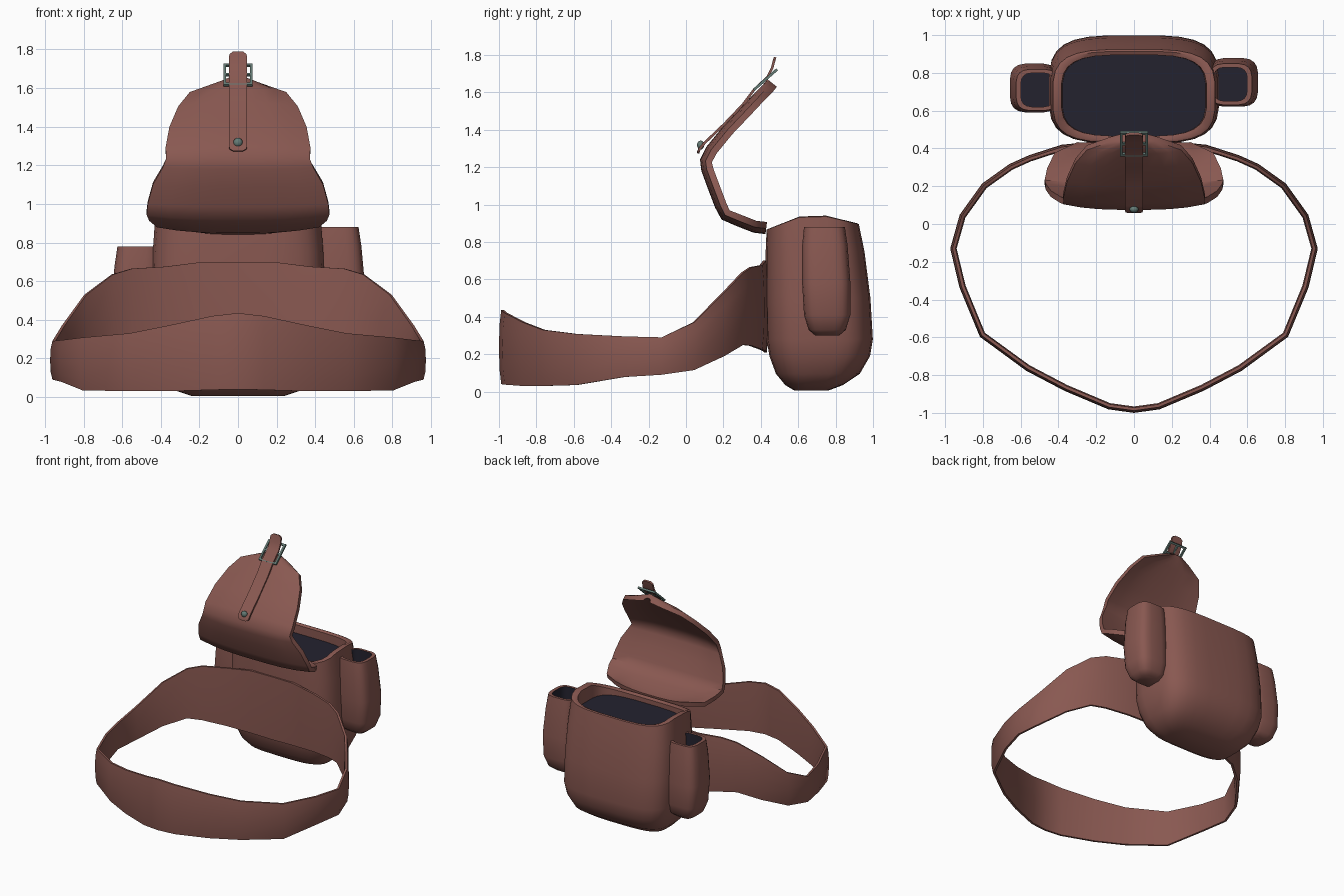
import bpy, bmesh, math
from mathutils import Vector

if "Cube" in bpy.data.objects:
    bpy.data.objects.remove(bpy.data.objects["Cube"])


def material(name, rgb):
    m = bpy.data.materials.new(name)
    m.diffuse_color = (*rgb, 1)
    m.use_nodes = True
    m.node_tree.nodes["Principled BSDF"].inputs["Base Color"].default_value = m.diffuse_color
    return m


LEATHER = material("brown leather", (0.25, 0.098, 0.082))
DARK = material("dark lining", (0.017, 0.016, 0.028))
METAL = material("grey green metal", (0.13, 0.20, 0.18))


def finish(name, bm, mats, angle=45):
    bmesh.ops.recalc_face_normals(bm, faces=bm.faces[:])
    me = bpy.data.meshes.new(name)
    bm.to_mesh(me)
    bm.free()
    for m in mats:
        me.materials.append(m)
    ob = bpy.data.objects.new(name, me)
    bpy.context.collection.objects.link(ob)
    me.shade_smooth()
    me.set_sharp_from_angle(angle=math.radians(angle))
    return ob


def loft(name, rings, mats, loop=False, dark_from=999, angle=45):
    """Skin closed rings; bands from dark_from on use the second material."""
    bm = bmesh.new()
    vs = [[bm.verts.new(p) for p in r] for r in rings]
    n = len(vs[0])
    for i in range(len(vs) if loop else len(vs) - 1):
        a, b = vs[i], vs[(i + 1) % len(vs)]
        for j in range(n):
            f = bm.faces.new((a[j], a[(j + 1) % n], b[(j + 1) % n], b[j]))
            f.material_index = int(i >= dark_from)
    if not loop:
        bm.faces.new(vs[0])
        bm.faces.new(vs[-1]).material_index = int(dark_from < 999)
    return finish(name, bm, mats, angle)


def oval(x0, x1, y0, y1, z, n=28, e=3.6, lift=None):
    """Rounded rectangle at height z; lift(t) bends it, t = 0 front, 1 back."""
    pts = []
    for k in range(n):
        a = 2 * math.pi * (k + 0.5) / n
        c, s = math.cos(a), math.sin(a)
        u = math.copysign(abs(c) ** (2 / e), c)
        v = math.copysign(abs(s) ** (2 / e), s)
        pts.append((x0 + (x1 - x0) * (u + 1) / 2, y0 + (y1 - y0) * (v + 1) / 2,
                    z + (lift((v + 1) / 2) if lift else 0)))
    return pts


# main pouch: hx, y front, y back, z
def rim(t):
    return 0.09 * t / 0.48 if t < 0.48 else 0.09 - 0.06 * (t - 0.48) / 0.52


body = [(.24, .58, .76, .005), (.33, .53, .84, .035), (.39, .48, .93, .095),
        (.43, .445, .985, .19), (.45, .43, 1.0, .28), (.452, .425, .987, .5),
        (.443, .425, .955, .75)]
rings = [oval(-h, h, a, b, z) for h, a, b, z in body]
rings += [oval(-.43, .43, .43, .925, .865, lift=rim),
          oval(-.415, .415, .44, .915, .87, lift=rim),
          oval(-.385, .385, .465, .895, .86, lift=rim),
          oval(-.38, .38, .465, .895, .825)]
loft("pouch_body", rings, [LEATHER, DARK], dark_from=len(rings) - 1)


# side pockets, the right one sits higher
def pocket(name, side, top, dy):
    spec = [(.44, .58, .69, .82, -.58), (.41, .62, .655, .855, -.55),
            (.40, .65, .63, .88, -.47), (.40, .658, .62, .88, -.3),
            (.40, .64, .62, .865, -.1), (.40, .625, .63, .85, 0),
            (.42, .60, .65, .83, 0), (.42, .60, .65, .83, -.3)]
    rs = [[(side * x, y, z) for x, y, z in oval(a, b, c + dy, d + dy, top + h, n=20)]
          for a, b, c, d, h in spec]
    loft(name, rs, [LEATHER, DARK], dark_from=6)


pocket("right_pocket", 1, .88, 0)
pocket("left_pocket", -1, .78, -.03)

# waist belt: x, y, bottom z, top z of one half
half = [(0, -.98, .04, .435), (.13, -.962, .037, .42), (.36, -.865, .03, .37),
        (.56, -.76, .03, .33), (.80, -.585, .035, .308), (.905, -.33, .078, .295),
        (.953, -.13, .09, .29), (.905, .04, .115, .37), (.79, .2, .19, .53),
        (.65, .30, .25, .635), (.55, .345, .245, .665), (.38, .40, .225, .675),
        (.18, .42, .215, .70), (0, .424, .21, .70)]
path = half + [(-x, y, a, b) for x, y, a, b in half[-2:0:-1]]
rings = []
for i, (x, y, lo, hi) in enumerate(path):
    p, q = path[i - 1], path[(i + 1) % len(path)]
    t = Vector((q[0] - p[0], q[1] - p[1], 0)).normalized()
    nrm = Vector((t.y, -t.x, 0))
    sec = [(-.008, 0), (.008, 0), (.017, .2), (.02, .5), (.017, .8), (.008, 1),
           (-.008, 1), (-.014, .5)]
    rings.append([Vector((x, y, lo + (hi - lo) * s)) + nrm * o for o, s in sec])
loft("waist_belt", rings, [LEATHER], loop=True, angle=60)


# sheets that follow a side profile of (y, z, half width)
def sheet(name, prof, thick, curl, across):
    rings = []
    for i, (y, z, w) in enumerate(prof):
        a, b = prof[max(i - 1, 0)], prof[min(i + 1, len(prof) - 1)]
        t = Vector((0, b[0] - a[0], b[1] - a[1])).normalized()
        nrm = Vector((0, t.z, -t.y))          # towards the inside of the flap
        us = [-1 + 2 * k / across for k in range(across + 1)]
        mid = [Vector((u * w, y, z)) + nrm * curl * abs(u) ** 3 for u in us]
        rings.append(mid + [p * 1 + nrm * thick for p in reversed(mid)])
    return loft(name, rings, [LEATHER])


# open lid and front flap
sheet("lid_flap", [(.425, .842, .30), (.36, .85, .42), (.27, .885, .46),
                   (.19, .92, .473), (.155, .985, .468), (.115, 1.09, .44),
                   (.082, 1.18, .39), (.075, 1.24, .372), (.11, 1.31, .375),
                   (.20, 1.42, .355), (.30, 1.525, .31), (.37, 1.60, .25),
                   (.415, 1.645, .12), (.435, 1.67, .03)], .035, .03, 8)

# closing strap with rounded ends
sheet("closing_strap", [(.058, 1.275, .025), (.06, 1.285, .042), (.066, 1.30, .047),
                        (.095, 1.335, .047), (.20, 1.435, .047), (.30, 1.54, .047),
                        (.36, 1.62, .047), (.43, 1.685, .047), (.455, 1.735, .047),
                        (.465, 1.775, .045), (.47, 1.79, .025)], .014, 0, 2)

# rivet
bm = bmesh.new()
bmesh.ops.create_uvsphere(bm, u_segments=12, v_segments=8, radius=.024)
bmesh.ops.scale(bm, vec=(1, .8, 1), verts=bm.verts)
bmesh.ops.translate(bm, vec=(0, .078, 1.318), verts=bm.verts)
finish("rivet", bm, [METAL], 60)

# buckle: frame bars, centre bar and prong in a tilted plane
bm = bmesh.new()
up = Vector((0, .75, .66)).normalized()
out = Vector((0, -up.z, up.y))
centre = Vector((0, .425, 1.668))
for u, v, du, dv in [(-.068, 0, .007, .083), (.068, 0, .007, .083), (0, .076, .075, .007),
                     (0, -.076, .075, .007), (0, 0, .068, .006), (0, .04, .006, .042)]:
    made = bmesh.ops.create_cube(bm, size=2)["verts"]
    for w in made:
        w.co = (centre + Vector((u + w.co.x * du, 0, 0))
                + up * (v + w.co.y * dv) + out * (w.co.z * .007))
finish("buckle", bm, [METAL], 30)
